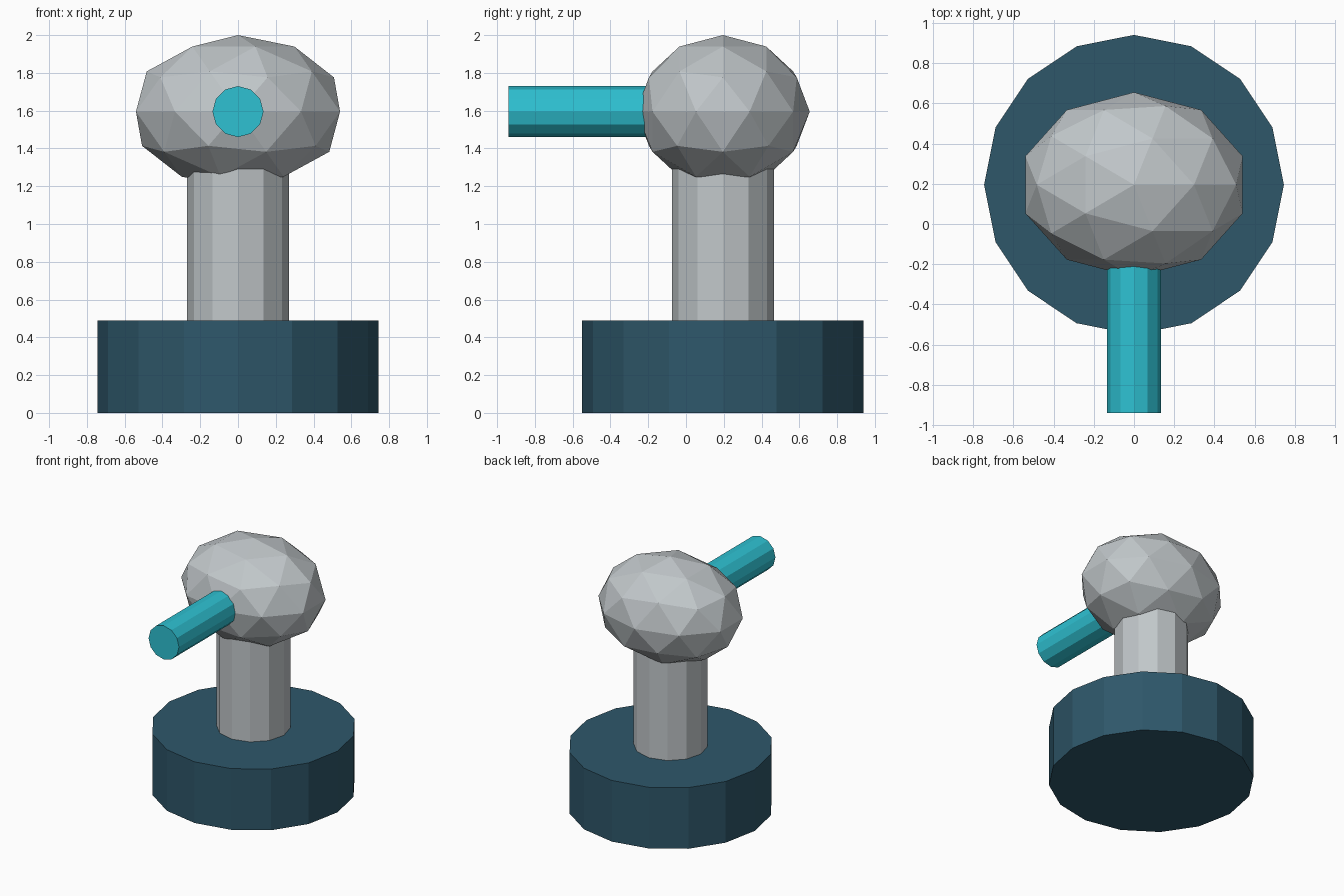
import bpy
import math

cube = bpy.data.objects.get("Cube")
if cube:
    bpy.data.objects.remove(cube, do_unlink=True)

AXIS_Y = 0.195   # shared vertical axis of base, column and head
HEAD_Z = 1.595


def material(name, rgb):
    """Flat material from an sRGB colour given in 0-255."""
    linear = [((c / 255 + 0.055) / 1.055) ** 2.4 for c in rgb] + [1]
    mat = bpy.data.materials.new(name)
    mat.use_nodes = True
    mat.diffuse_color = linear
    mat.node_tree.nodes["Principled BSDF"].inputs["Base Color"].default_value = linear
    return mat


def finish(name, mat):
    obj = bpy.context.object
    obj.name = name
    obj.data.materials.append(mat)
    bpy.ops.object.shade_flat()
    return obj


def cylinder(name, mat, sides, radius, length, centre, rotation=(0, 0, 0)):
    bpy.ops.mesh.primitive_cylinder_add(vertices=sides, radius=radius, depth=length,
                                        location=centre, rotation=rotation)
    return finish(name, mat)


dark_blue = material("dark blue", (46, 87, 106))
light_grey = material("light grey", (193, 199, 202))
turquoise = material("turquoise", (46, 193, 210))

# Base drum
cylinder("base", dark_blue, 16, 0.745, 0.49, (0, AXIS_Y, 0.245))

# Column, reaching into the head
cylinder("column", light_grey, 12, 0.27, 0.98, (0, AXIS_Y, 0.96))

# Faceted head, widest from side to side
bpy.ops.mesh.primitive_ico_sphere_add(subdivisions=2, radius=1, location=(0, AXIS_Y, HEAD_Z))
head = finish("head", light_grey)
head.scale = (0.568, 0.46, 0.405)

# Barrel pointing forward out of the head
cylinder("barrel", turquoise, 12, 0.135, 0.94, (0, -0.47, HEAD_Z), (math.pi / 2, 0, 0))
